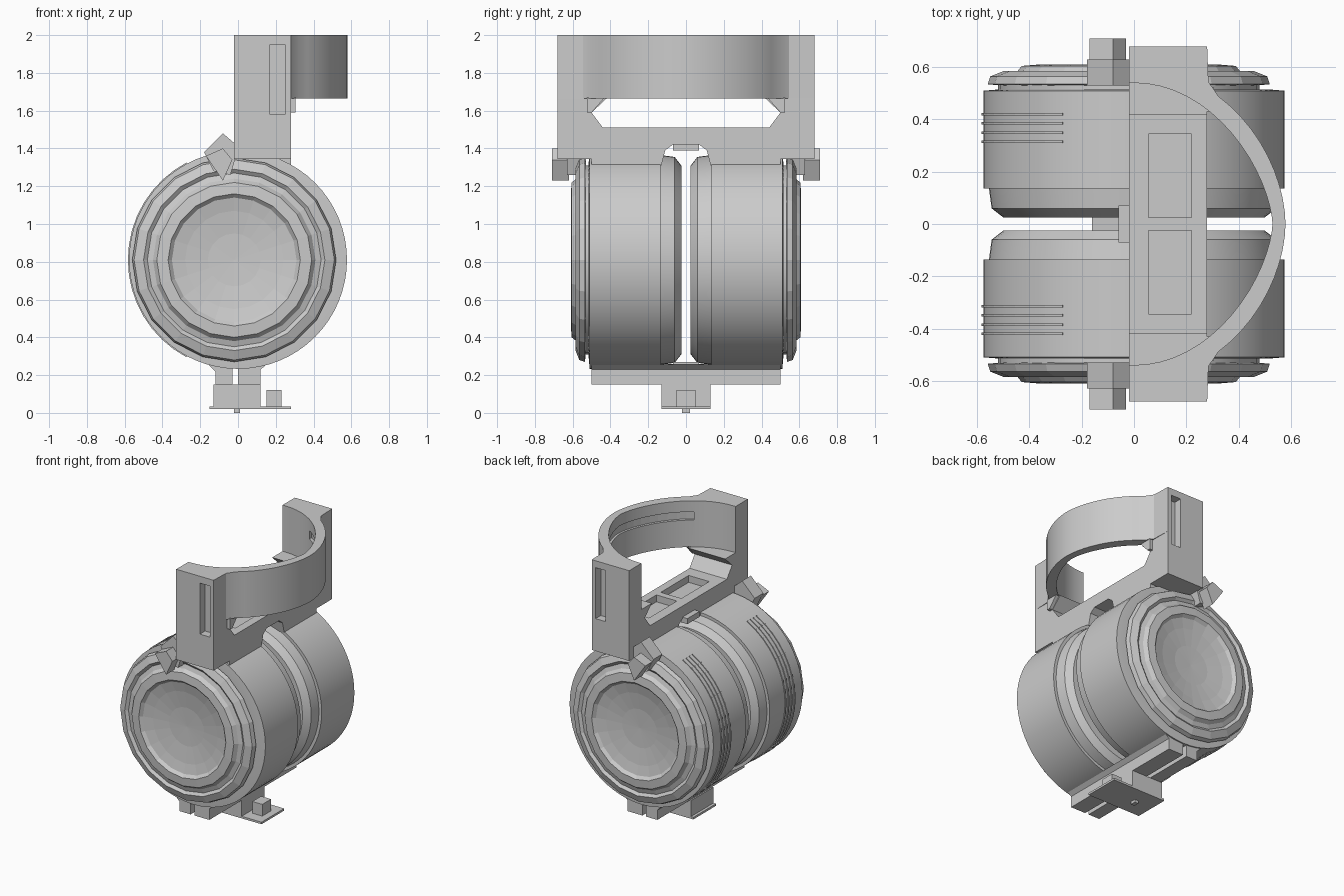
import bpy, bmesh, math
from mathutils import Vector

if "Cube" in bpy.data.objects:
    bpy.data.objects.remove(bpy.data.objects["Cube"])

mat = bpy.data.materials.new("plain grey")
mat.use_nodes = True
GREY = (0.6, 0.6, 0.6, 1)
mat.diffuse_color = GREY
mat.node_tree.nodes["Principled BSDF"].inputs["Base Color"].default_value = GREY
AXIS_Z = 0.81


def finish(name, bm, smooth=None):
    bmesh.ops.recalc_face_normals(bm, faces=bm.faces)
    mesh = bpy.data.meshes.new(name)
    bm.to_mesh(mesh)
    bm.free()
    mesh.materials.append(mat)
    ob = bpy.data.objects.new(name, mesh)
    bpy.context.collection.objects.link(ob)
    if smooth:
        bpy.ops.object.select_all(action="DESELECT")
        bpy.context.view_layer.objects.active = ob
        ob.select_set(True)
        bpy.ops.object.shade_smooth_by_angle(angle=math.radians(smooth))
    return ob


def box(name, x, y, z):
    bm = bmesh.new()
    bmesh.ops.create_cube(bm, size=1)
    for v in bm.verts:
        v.co = [(lo + hi) / 2 + c * (hi - lo) for c, (lo, hi) in zip(v.co, (x, y, z))]
    return finish(name, bm)


def prism(name, pts, depth, place, smooth=None):
    """Extrude a 2D outline; place(a, b, t) maps outline and depth to space."""
    bm = bmesh.new()
    lo, hi = depth
    face = bm.faces.new([bm.verts.new(place(a, b, lo)) for a, b in pts])
    out = bmesh.ops.extrude_face_region(bm, geom=[face])
    shift = Vector(place(0, 0, hi)) - Vector(place(0, 0, lo))
    bmesh.ops.translate(bm, vec=shift,
                        verts=[g for g in out["geom"] if isinstance(g, bmesh.types.BMVert)])
    return finish(name, bm, smooth)


def lathe(name, profile, side, sides, cx=0.0, smooth=None):
    """Spin (radius, y) points around the horizontal drum axis."""
    bm = bmesh.new()
    verts = [bm.verts.new((cx + r, side * y, AXIS_Z)) for r, y in profile]
    edges = [bm.edges.new(p) for p in zip(verts, verts[1:])]
    bmesh.ops.spin(bm, geom=verts + edges, cent=(cx, 0, AXIS_Z), axis=(0, 1, 0),
                   angle=math.tau, steps=sides, use_duplicate=False)
    bmesh.ops.remove_doubles(bm, verts=bm.verts, dist=0.0005)
    return finish(name, bm, smooth)


def cut(target, cutter):
    mod = target.modifiers.new("recess", "BOOLEAN")
    mod.operation = "DIFFERENCE"
    mod.solver = "EXACT"
    mod.object = cutter
    cutter.hide_render = True
    cutter.hide_set(True)
    cutter.display_type = "WIRE"


def flat(a, b, t):
    return (a, b, t)


def across(a, b, t):
    return (t, a, b)


def along(a, b, t):
    return (a, t, b)


def bow(width, reach, power, sweep, steps=32):
    """Slightly pointed half ellipse bulging towards +x."""
    pts = []
    for i in range(steps + 1):
        t = math.radians(sweep - 2 * sweep * i / steps)
        s = math.sin(t)
        pts.append((width * math.cos(t), math.copysign(reach * abs(s) ** power, s)))
    return pts


# Curved band with its two end blocks, as one outline seen from above
outer = [p for p in bow(0.58, 0.60, 1.1, 90) if p[0] > 0.3]
inner = bow(0.53, 0.54, 1.28, 90)
outline = ([(-0.02, 0.68), (0.28, 0.68), (0.285, 0.545)] + outer
           + [(0.285, -0.545), (0.28, -0.68), (-0.02, -0.68), (-0.02, -0.54)]
           + inner[::-1] + [(-0.02, 0.54)])
band = prism("curved_band", outline, (1.665, 2.0), flat, 30)

# Long groove along the inside of the band
cut(band, prism("band_groove_cutter", bow(0.545, 0.56, 1.24, 62, 20), (1.86, 1.92), flat))

# Bracket frame below the band, with an arch between the drums
half = [(0.07, 1.42), (0.11, 1.39), (0.13, 1.31), (0.5, 1.31), (0.5, 1.345), (0.68, 1.345),
        (0.68, 1.665), (0.42, 1.665), (0.5, 1.59), (0.44, 1.51)]
frame_pts = half + [(-a, b) for a, b in half[::-1]]
frame = prism("bracket_frame", frame_pts, (-0.02, 0.28), across)

for side, word in ((-1, "front"), (1, "back")):
    def span(a, b):
        return tuple(sorted((side * a, side * b)))

    # Recesses in the posts and the cross bar
    slot = box(word + "_post_cutter", (0.17, 0.25), span(0.62, 0.75), (1.58, 1.95))
    cut(band, slot)
    cut(frame, slot)
    cut(frame, box(word + "_tray_cutter", (0.055, 0.22), span(0.025, 0.345), (1.46, 1.6)))

    # Small gusset from post to band
    prism(word + "_gusset", [(side * a, b) for a, b in
                             ((0.5, 1.59), (0.525, 1.59), (0.525, 1.67), (0.43, 1.67))],
          (0.27, 0.305), across)

    # Drum shell with a narrower inner rim
    lathe(word + "_drum", [(0, 0.06), (0.4, 0.06), (0.43, 0.025), (0.5, 0.025), (0.545, 0.06),
                           (0.555, 0.135), (0.577, 0.135), (0.577, 0.51), (0.52, 0.515), (0, 0.515)],
          side, 64, smooth=30)
    # Stepped end cap with a shallow dished centre
    lathe(word + "_end_cap", [(0, 0.53), (0.49, 0.53), (0.54, 0.535), (0.53, 0.565), (0.48, 0.585),
                              (0.46, 0.57), (0.43, 0.58), (0.41, 0.605), (0.35, 0.61),
                              (0.33, 0.59), (0.26, 0.575), (0.14, 0.56), (0, 0.555)],
          side, 20, cx=-0.02)
    lathe(word + "_cap_neck", [(0, 0.50), (0.5, 0.50), (0.5, 0.54), (0, 0.54)],
          side, 32, cx=-0.02, smooth=30)

    # Ribs over the back half of the drum
    for k in range(4):
        y = 0.31 + 0.035 * k
        arc = [math.radians(118 + 124 * i / 16) for i in range(17)]
        pts = [(r * math.cos(a), AXIS_Z + r * math.sin(a))
               for r, angles in ((0.583, arc), (0.55, arc[::-1])) for a in angles]
        prism(f"{word}_rib_{k + 1}", pts, span(y, y + 0.01), along)

    # Hinge lug beside the post
    prism(word + "_hinge_lug", [(-0.18, 1.38), (-0.13, 1.28), (-0.04, 1.26), (-0.01, 1.36),
                                (-0.01, 1.42), (-0.08, 1.48)],
          span(0.53, 0.63), along)
    prism(word + "_lug_point", [(-0.17, 1.36), (-0.08, 1.23), (-0.03, 1.34), (-0.08, 1.4)],
          span(0.62, 0.71), along)

# Latch between the drums
box("top_latch", (-0.06, -0.01), (-0.07, 0.07), (1.39, 1.43))

# Twin base rails flaring up to the drums, with a slit between
prism("left_base_rail", [(0, 0.15), (0.12, 0.15), (0.12, 0.23), (0.15, 0.255), (0, 0.24)],
      (-0.5, 0.5), along)
prism("right_base_rail", [(-0.03, 0.15), (-0.12, 0.15), (-0.12, 0.22), (-0.16, 0.26), (-0.03, 0.24)],
      (-0.5, 0.5), along)

# Foot with its plate, pin and clip
box("base_pad", (0.0, 0.12), (-0.07, 0.07), (0.23, 0.27))
box("foot", (-0.13, 0.12), (-0.13, 0.13), (0.03, 0.15))
box("foot_plate", (-0.15, 0.28), (-0.13, 0.13), (0.02, 0.035))
box("foot_pin", (-0.02, 0.01), (-0.02, 0.02), (0.0, 0.03))
box("foot_clip", (0.15, 0.23), (-0.05, 0.05), (0.035, 0.12))
